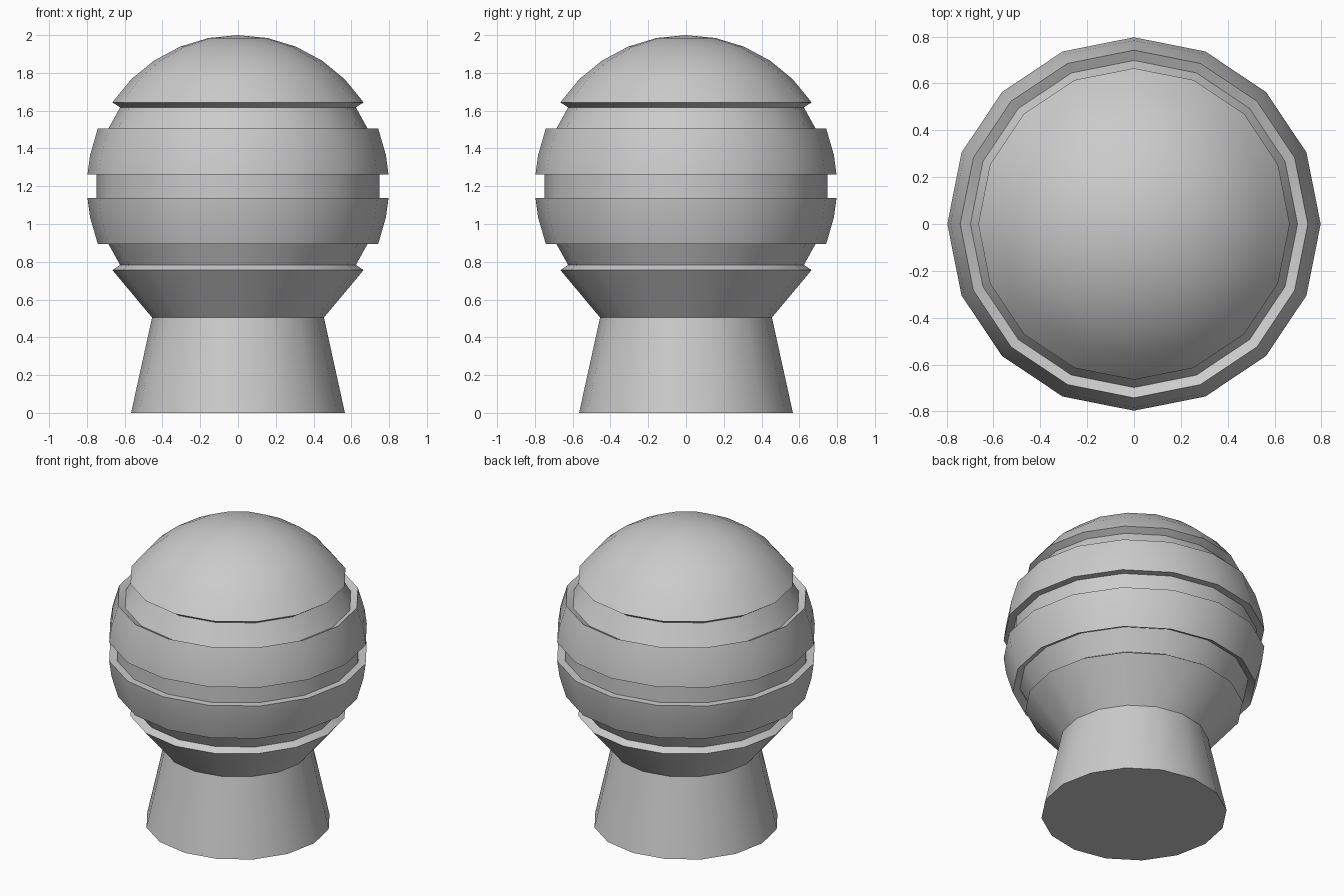
import bpy, bmesh, math

if "Cube" in bpy.data.objects:
    bpy.data.objects.remove(bpy.data.objects["Cube"])

SIDES = 16
CZ = 1.2          # centre height of the ball


def lathe(name, profile):
    """Spin an (r, z) profile, bottom to top, around z."""
    bm = bmesh.new()
    rings = []
    for r, z in profile:
        if r < 1e-5:
            rings.append([bm.verts.new((0, 0, z))] * SIDES)
        else:
            rings.append([bm.verts.new((r * math.cos(math.tau * i / SIDES),
                                        r * math.sin(math.tau * i / SIDES), z))
                          for i in range(SIDES)])
    for a, b in zip(rings, rings[1:]):
        for i in range(SIDES):
            j = (i + 1) % SIDES
            quad = list(dict.fromkeys((a[i], a[j], b[j], b[i])))
            bm.faces.new(quad)
    bmesh.ops.recalc_face_normals(bm, faces=bm.faces)
    me = bpy.data.meshes.new(name)
    bm.to_mesh(me)
    bm.free()
    ob = bpy.data.objects.new(name, me)
    bpy.context.collection.objects.link(ob)
    bpy.ops.object.select_all(action='DESELECT')
    ob.select_set(True)
    bpy.context.view_layer.objects.active = ob
    bpy.ops.object.shade_smooth_by_angle(angle=math.radians(30))
    return ob


# Flared pedestal, flat base and the cup under the ball
stand = [(0, 0), (0.566, 0), (0.455, 0.505)]

# Upper half of the banded ball: groove, raised band, recess, cap rim
upper = [(0.75, 0.062), (0.797, 0.062), (0.783, 0.165), (0.742, 0.306),
         (0.698, 0.284), (0.624, 0.417), (0.665, 0.444)]
lower = [(r, -z) for r, z in reversed(upper)]
ball = [(r, CZ + z) for r, z in lower + upper]

# Domed cap
dome = [(0.8 * math.cos(a), CZ + 0.8 * math.sin(a))
        for a in (math.radians(33.75 + 11.25 * i) for i in range(1, 6))]

lathe("banded_ball_finial", stand + ball + dome[:-1] + [(0, 2.0)])
